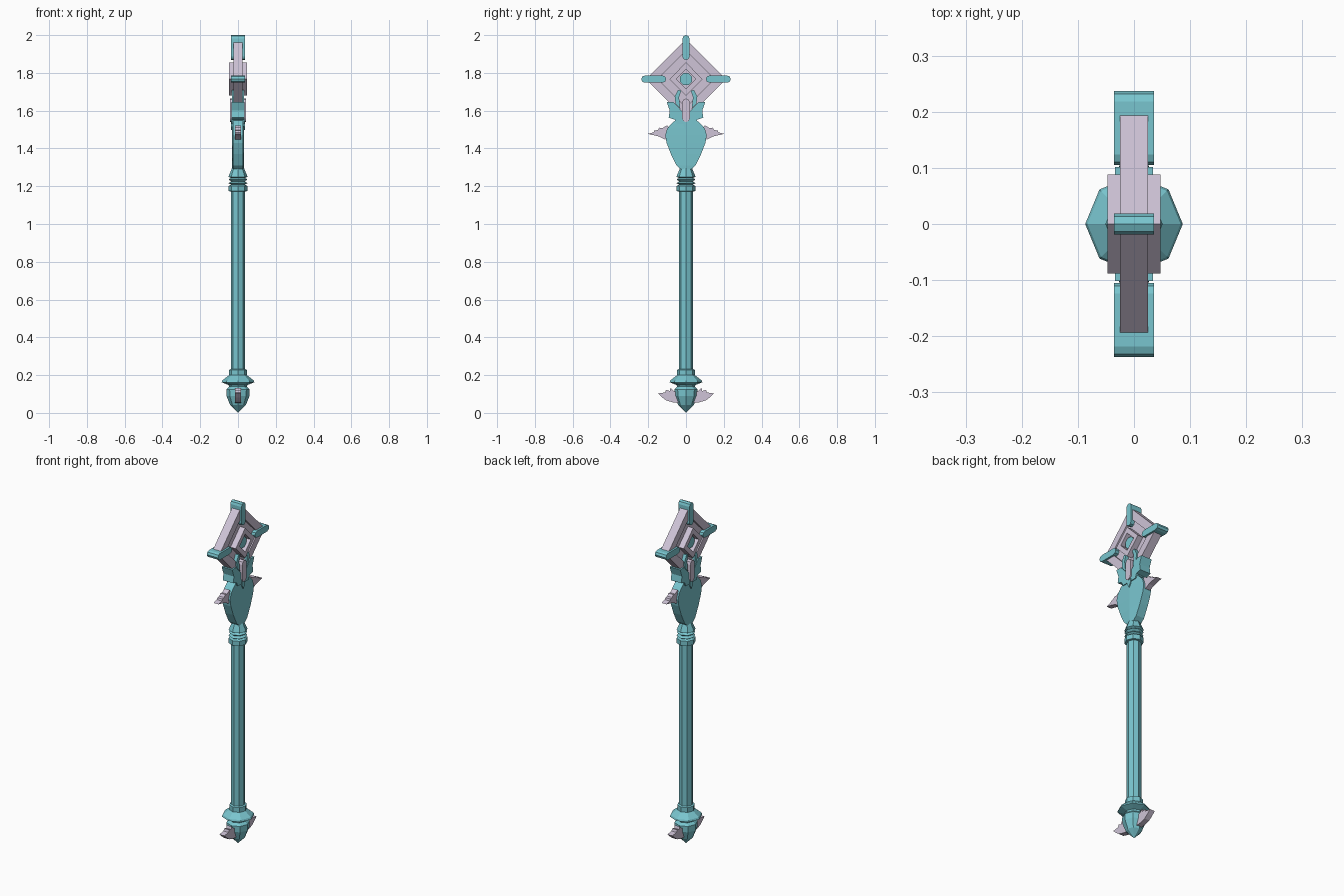
import bpy, bmesh, math

if "Cube" in bpy.data.objects:
    bpy.data.objects.remove(bpy.data.objects["Cube"])

def material(name, rgb):
    m = bpy.data.materials.new(name)
    m.diffuse_color = (*rgb, 1)
    m.use_nodes = True
    m.node_tree.nodes["Principled BSDF"].inputs["Base Color"].default_value = m.diffuse_color
    return m

TEAL = material("teal metal", (0.19, 0.56, 0.62))
LILAC = material("pale lilac", (0.62, 0.55, 0.68))
CZ = 1.767  # centre height of the diamond head

def finish(name, bm, mat):
    bmesh.ops.recalc_face_normals(bm, faces=bm.faces)
    me = bpy.data.meshes.new(name)
    bm.to_mesh(me)
    bm.free()
    me.materials.append(mat)
    ob = bpy.data.objects.new(name, me)
    bpy.context.collection.objects.link(ob)
    return ob

def plate(name, pts, half, mat):
    """Outline in (y, z) extruded to x = +-half."""
    bm = bmesh.new()
    f = bm.faces.new([bm.verts.new((-half, y, z)) for y, z in pts])
    r = bmesh.ops.extrude_face_region(bm, geom=[f])
    vs = [v for v in r["geom"] if isinstance(v, bmesh.types.BMVert)]
    bmesh.ops.translate(bm, verts=vs, vec=(2 * half, 0, 0))
    return finish(name, bm, mat)

def both_sides(name, pts, half, mat):
    for label, s in (("left", -1), ("right", 1)):
        plate(f"{label}_{name}", [(s * y, z) for y, z in pts], half, mat)

def lathe(name, profile, mat, n=8):
    """Faceted turned part from (radius, z) pairs."""
    bm = bmesh.new()
    rings = [[bm.verts.new((r * math.cos(2 * math.pi * i / n),
                            r * math.sin(2 * math.pi * i / n), z)) for i in range(n)]
             for r, z in profile]
    for a, b in zip(rings, rings[1:]):
        for i in range(n):
            j = (i + 1) % n
            bm.faces.new((a[i], a[j], b[j], b[i]))
    bm.faces.new(rings[0])
    bm.faces.new(rings[-1])
    bmesh.ops.remove_doubles(bm, verts=bm.verts, dist=1e-5)
    return finish(name, bm, mat)

def diamond_frame(name, outer, inner, half, mat):
    bm = bmesh.new()
    dirs = [(1, 0), (0, 1), (-1, 0), (0, -1)]
    loops = [[bm.verts.new((x, r * y, CZ + r * z)) for y, z in dirs]
             for r, x in ((outer, -half), (outer, half), (inner, half), (inner, -half))]
    for k in range(4):
        a, b = loops[k], loops[(k + 1) % 4]
        for i in range(4):
            j = (i + 1) % 4
            bm.faces.new((a[i], a[j], b[j], b[i]))
    return finish(name, bm, mat)

def capsule(name, cy, cz, length, r, upright, half, mat):
    """Round-ended bar, lying along y or standing along z."""
    pts = []
    for s in (1, -1):
        for k in range(5):
            a = math.radians(-90 + 45 * k)
            u = s * (length / 2 - r + r * math.cos(a))
            v = s * r * math.sin(a)
            pts.append((cy + v, cz + u) if upright else (cy + u, cz + v))
    return plate(name, pts, half, mat)

# Shaft, pommel and turned collars
lathe("shaft", [(0.038, 0.2), (0.038, 1.2)], TEAL)
lathe("pommel", [(0, 0), (0.042, 0.042), (0.061, 0.09), (0.062, 0.125), (0.045, 0.14)], TEAL)
lathe("lower_collar", [(0.045, 0.135), (0.05, 0.148), (0.087, 0.162), (0.083, 0.172),
                       (0.047, 0.2), (0.047, 0.228), (0.038, 0.232)], TEAL)
lathe("upper_collar", [(0.038, 1.172), (0.05, 1.174), (0.05, 1.202), (0.037, 1.208),
                       (0.05, 1.216), (0.037, 1.226), (0.05, 1.236), (0.038, 1.244),
                       (0.051, 1.25), (0.028, 1.305)], TEAL)

# Leaf shaped neck with a faint centre ridge
rows = [(0.028, 1.29), (0.05, 1.31), (0.08, 1.37), (0.103, 1.43), (0.11, 1.47),
        (0.1, 1.505), (0.078, 1.53), (0.055, 1.55)]
bm = bmesh.new()
rings = [[bm.verts.new(p) for p in ((0.026, -w, z), (0.031, 0, z), (0.026, w, z),
                                   (-0.026, w, z), (-0.031, 0, z), (-0.026, -w, z))]
         for w, z in rows]
for a, b in zip(rings, rings[1:]):
    for i in range(6):
        j = (i + 1) % 6
        bm.faces.new((a[i], a[j], b[j], b[i]))
bm.faces.new(rings[0])
bm.faces.new(rings[-1])
finish("leaf_neck", bm, TEAL)

# Forked cradle under the head, and its two small hooks
side = [(0.05, 1.53), (0.06, 1.553), (0.092, 1.563), (0.086, 1.6), (0.102, 1.645), (0.066, 1.645)]
plate("cradle", side + [(0, 1.575)] + [(-y, z) for y, z in reversed(side)], 0.034, TEAL)
both_sides("hook", [(0.03, 1.61), (0.055, 1.635), (0.06, 1.675), (0.042, 1.71),
                    (0.026, 1.705), (0.037, 1.67)], 0.033, TEAL)

# Diamond head: outer frame, recessed panel, raised inner frame, gem
diamond_frame("outer_frame", 0.212, 0.15, 0.025, LILAC)
plate("recessed_panel", [(0.16, CZ), (0, CZ + 0.16), (-0.16, CZ), (0, CZ - 0.16)], 0.013, LILAC)
diamond_frame("inner_frame", 0.088, 0.052, 0.047, LILAC)
plate("gem", [(0.034 * math.cos(math.radians(22.5 + 45 * k)),
               CZ + 0.034 * math.sin(math.radians(22.5 + 45 * k))) for k in range(8)], 0.032, TEAL)

# Corner clasps
capsule("top_clasp", 0, 1.934, 0.132, 0.019, True, 0.036, TEAL)
for label, s in (("left", -1), ("right", 1)):
    capsule(f"{label}_clasp", s * 0.171, CZ, 0.132, 0.019, False, 0.036, TEAL)
capsule("bottom_clasp", 0, 1.602, 0.125, 0.02, True, 0.042, LILAC)
plate("clasp_spike", [(-0.018, 1.555), (0.018, 1.555), (0.013, 1.52), (0, 1.497), (-0.013, 1.52)],
      0.036, TEAL)

# Feathered wings on the neck and the pommel
both_sides("neck_wing", [(0.085, 1.5), (0.1, 1.522), (0.125, 1.508), (0.14, 1.51), (0.15, 1.497),
                         (0.168, 1.495), (0.172, 1.485), (0.203, 1.477), (0.165, 1.469),
                         (0.14, 1.462), (0.112, 1.447), (0.09, 1.46)], 0.016, LILAC)
both_sides("pommel_wing", [(0.045, 0.11), (0.065, 0.116), (0.082, 0.132), (0.086, 0.116),
                           (0.106, 0.122), (0.11, 0.108), (0.149, 0.103), (0.126, 0.082),
                           (0.105, 0.066), (0.07, 0.056), (0.035, 0.052)], 0.016, LILAC)
